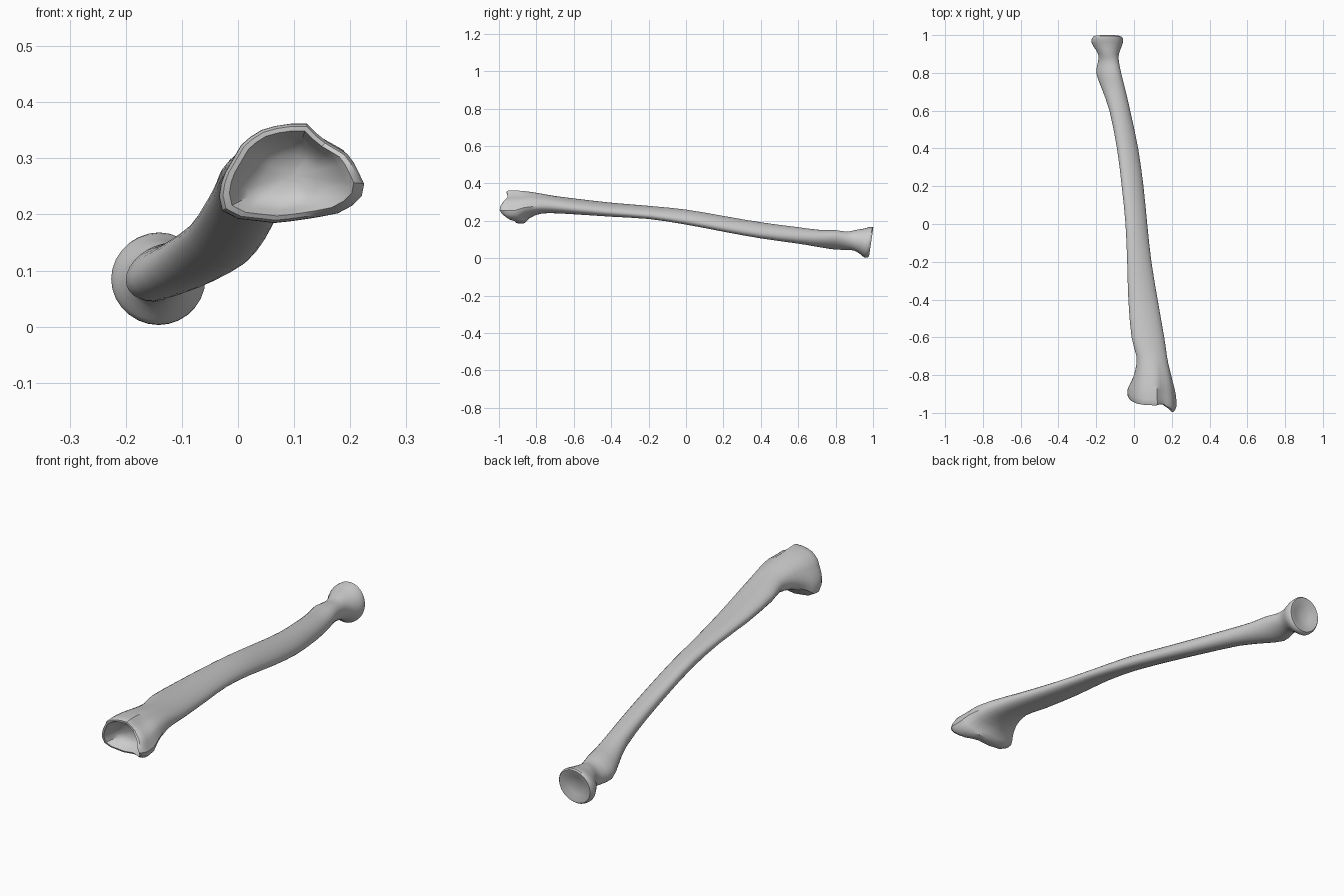
import bpy, bmesh, math
from mathutils import Vector

if "Cube" in bpy.data.objects:
    bpy.data.objects.remove(bpy.data.objects["Cube"], do_unlink=True)

SIDES = 28

# Shaft stations: y, left, right, bottom, top, slant of the cross-section
STATIONS = [
    (-.92, -.035, .225, .185, .365, 0), (-.88, -.035, .223, .187, .365, 0),
    (-.84, -.02, .213, .215, .36, 0), (-.78, .002, .193, .236, .348, .1),
    (-.7, .012, .175, .24, .333, .2), (-.6, -.013, .16, .235, .32, .3),
    (-.4, -.03, .125, .222, .297, .4), (-.2, -.036, .092, .21, .28, .5),
    (0, -.045, .07, .18, .26, .5), (.2, -.065, .05, .142, .226, .5),
    (.4, -.09, .022, .106, .192, .4), (.6, -.13, -.02, .078, .166, .2),
    (.72, -.172, -.048, .058, .151, -.1), (.8, -.2, -.068, .046, .15, -.3),
    (.86, -.19, -.08, .045, .142, -.2), (.9, -.19, -.08, .04, .15, 0),
    (.94, -.215, -.065, .02, .158, 0), (.965, -.226, -.058, .004, .166, 0),
    (.983, -.222, -.06, .004, .168, 0),
]

# Outline of the flared wrist end, anticlockwise from the outer side
WRIST = [(.225, .255), (.2, .305), (.15, .335), (.12, .365), (.05, .355),
         (.01, .33), (-.028, .265), (-.035, .22), (-.025, .203), (.0, .193),
         (.07, .185), (.14, .195), (.19, .205), (.22, .23)]


def wrist_shape(angle):
    """Cast a ray from the middle of the outline, scaled to a unit box."""
    pts = [Vector(((x - .095) / .13, (z - .275) / .09)) for x, z in WRIST]
    ray = Vector((math.cos(angle), math.sin(angle)))
    for a, b in zip(pts, pts[1:] + pts[:1]):
        edge = b - a
        det = ray.cross(edge)
        if abs(det) < 1e-6:
            continue
        dist, along = a.cross(edge) / det, a.cross(ray) / det
        if dist > 0 and -1e-6 <= along <= 1 + 1e-6:
            return ray * dist
    return ray


def section(station):
    y, left, right, low, high, slant = station
    flare = min(1, max(0, (-.68 - y) / .18))
    ring = []
    for i in range(SIDES):
        t = math.tau * i / SIDES
        c, s = math.cos(t), math.sin(t)
        # slightly squared, slanted oval for the shaft
        p = Vector((c, (s - slant * c) / math.hypot(1, slant)))
        p = p.lerp(wrist_shape(t), flare)
        x = (left + right) / 2 + p.x * (right - left) / 2
        z = (low + high) / 2 + p.y * (high - low) / 2
        ring.append(Vector((x, y, z)))
    return ring


def smooth_stations(stations, steps=2):
    """Add in-between stations along a smooth curve."""
    result = []
    last = len(stations) - 1
    for i in range(last):
        p0, p1, p2, p3 = (stations[min(last, max(0, i + k))] for k in (-1, 0, 1, 2))
        for n in range(steps):
            t = n / steps
            result.append(tuple(
                b + t / 2 * (c - a + t * (2 * a - 5 * b + 4 * c - d + t * (3 * (b - c) + d - a)))
                for a, b, c, d in zip(p0, p1, p2, p3)))
    return result + [stations[-1]]


def shrink(ring, scale, shift):
    mid = sum(ring, Vector()) / len(ring)
    return [mid + (v - mid) * scale + Vector((0, shift, 0)) for v in ring]


def lean_wrist(v):
    """Tilt the wrist rim and draw out the pointed process."""
    near = min(1, max(0, (-.78 - v.y) / .14))
    reach = max(0, 1 - (Vector((v.x, v.z)) - Vector((.195, .255))).length / .085)
    return v + Vector((0, -near * ((v.z - .265) * .3 + .075 * reach), 0))


def lean_head(v):
    """Tilt the round head's end face."""
    near = min(1, max(0, (v.y - .9) / .06))
    return v + Vector((0, near * (v.z - .08) * .15, 0))


rings = [section(s) for s in smooth_stations(STATIONS)]

# Hollow joint cup at the wrist, worked from the deepest ring outward
front = rings[0]
cup = [shrink(front, scale, shift) for scale, shift in
       ((.12, .055), (.4, .05), (.62, .035), (.75, .01), (.86, -.014), (.95, -.012))]

# Shallow dish in the round head
back = rings[-1]
dish = [shrink(back, scale, shift) for scale, shift in
        ((.94, .006), (.82, .005), (.5, -.006), (.15, -.01))]

rings = [[lean_head(lean_wrist(v)) for v in ring] for ring in cup + rings + dish]

# Skin all the rings into one closed surface
bm = bmesh.new()
loops = [[bm.verts.new(v) for v in ring] for ring in rings]
for a, b in zip(loops, loops[1:]):
    for i in range(SIDES):
        j = (i + 1) % SIDES
        bm.faces.new((a[i], a[j], b[j], b[i]))
bm.faces.new(loops[0])
bm.faces.new(loops[-1])
bmesh.ops.recalc_face_normals(bm, faces=bm.faces)
mesh = bpy.data.meshes.new("forearm_bone")
bm.to_mesh(mesh)
bm.free()

bone = bpy.data.objects.new("forearm_bone", mesh)
bpy.context.collection.objects.link(bone)

# Plain grey material
grey = bpy.data.materials.new("bone grey")
grey.use_nodes = True
colour = (.6, .6, .6, 1)
grey.diffuse_color = colour
grey.node_tree.nodes["Principled BSDF"].inputs["Base Color"].default_value = colour
mesh.materials.append(grey)

bpy.context.view_layer.objects.active = bone
bone.select_set(True)
bpy.ops.object.shade_smooth_by_angle(angle=math.radians(35))
